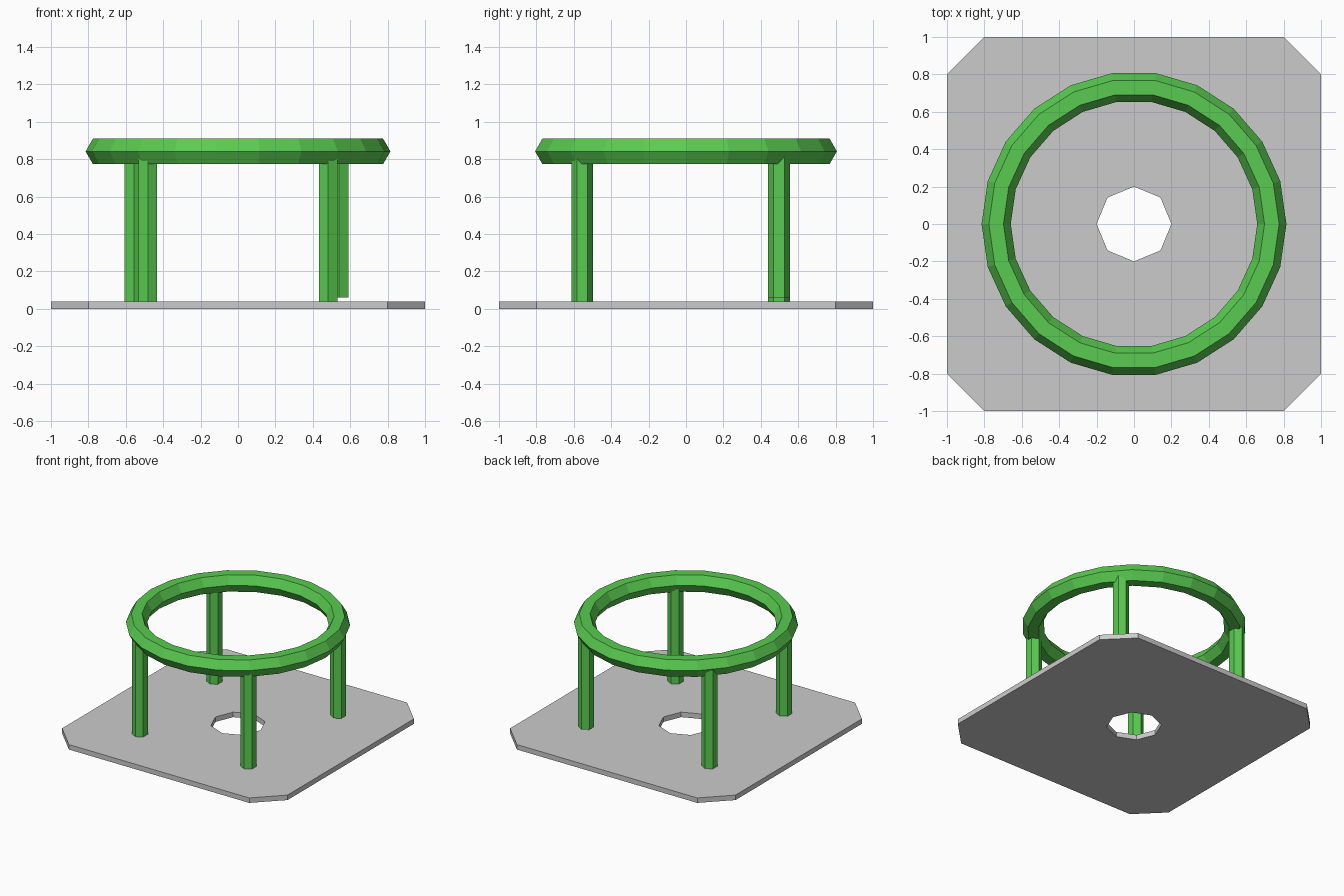
import bpy
import bmesh
from math import cos, sin, pi, radians

if "Cube" in bpy.data.objects:
    bpy.data.objects.remove(bpy.data.objects["Cube"])

green = bpy.data.materials.new("green")
green.diffuse_color = (0.1, 0.6, 0.08, 1)
green.use_nodes = True
green.node_tree.nodes["Principled BSDF"].inputs["Base Color"].default_value = green.diffuse_color


def polygon(radius, sides, start=0.0):
    return [(radius * cos(start + 2 * pi * i / sides),
             radius * sin(start + 2 * pi * i / sides)) for i in range(sides)]


def extruded(name, build_faces, z, height):
    """Build flat faces at height z and extrude them upward."""
    bm = bmesh.new()
    build_faces(bm, z)
    out = bmesh.ops.extrude_face_region(bm, geom=bm.faces[:], use_keep_orig=True)
    verts = [g for g in out["geom"] if isinstance(g, bmesh.types.BMVert)]
    bmesh.ops.translate(bm, vec=(0, 0, height), verts=verts)
    bmesh.ops.recalc_face_normals(bm, faces=bm.faces[:])
    mesh = bpy.data.meshes.new(name)
    bm.to_mesh(mesh)
    bm.free()
    obj = bpy.data.objects.new(name, mesh)
    bpy.context.collection.objects.link(obj)
    return obj


# Base plate: clipped square with an octagonal hole
def plate_faces(bm, z):
    corners = [(1, -.8), (1, .8), (.8, 1), (-.8, 1),
               (-1, .8), (-1, -.8), (-.8, -1), (.8, -1)]
    outer = [bm.verts.new((x, y, z)) for x, y in corners]
    inner = [bm.verts.new((x, y, z)) for x, y in polygon(0.2, 8, radians(-45))]
    for i in range(8):
        j = (i + 1) % 8
        bm.faces.new((outer[i], outer[j], inner[j], inner[i]))


extruded("base_plate", plate_faces, 0, 0.04)


# Hexagonal legs, tops buried in the ring
def leg_faces(bm, z):
    bm.faces.new([bm.verts.new((x, y, z)) for x, y in polygon(0.058, 6, pi / 2)])


legs = {"front_left_leg": (-0.482, -0.555, 0.04),
        "front_right_leg": (0.482, -0.555, 0.04),
        "back_left_leg": (-0.557, 0.497, 0.04),
        "back_right_leg": (0.54, 0.497, 0.06)}
for name, (x, y, bottom) in legs.items():
    leg = extruded(name, leg_faces, bottom, 0.83 - bottom)
    leg.location = (x, y, 0)
    leg.data.materials.append(green)

# Top ring
bpy.ops.mesh.primitive_torus_add(major_segments=22, minor_segments=6,
                                 major_radius=0.737, minor_radius=0.078,
                                 location=(0, 0, 0.842))
ring = bpy.context.object
ring.name = "top_ring"
ring.data.materials.append(green)
